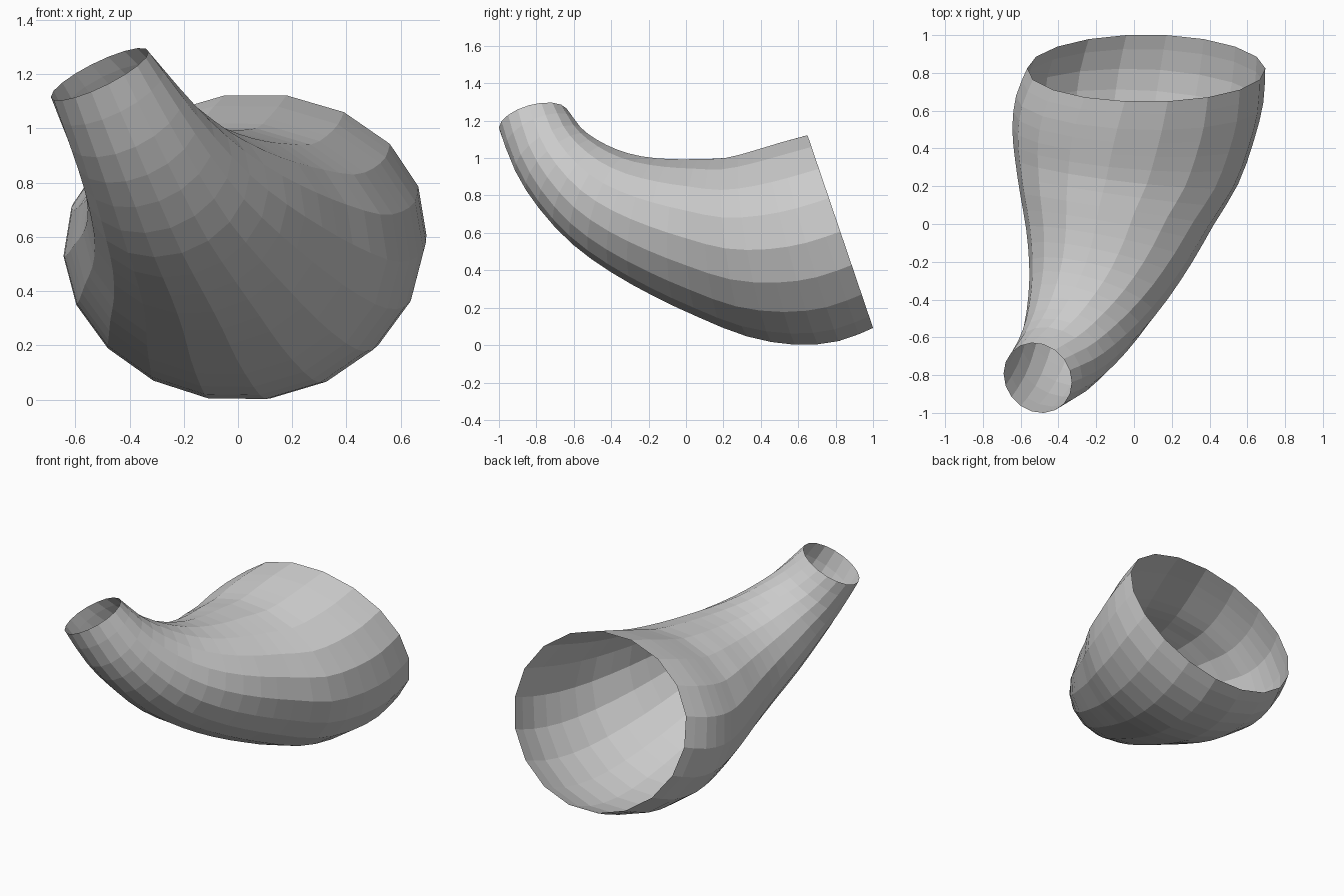
import bpy, bmesh, math
from mathutils import Vector

if "Cube" in bpy.data.objects:
    bpy.data.objects.remove(bpy.data.objects["Cube"])

SIDES = 18
STEPS = 2  # rings per station span

# stations: centre, axis direction, half width, half height, extra fullness of the upper half
STATIONS = [
    ((0.065, 0.825, 0.607), (0.00, -1, -0.34), 0.63, 0.547, 0.04),
    ((0.03, 0.66, 0.552), (-0.03, -1, -0.30), 0.655, 0.556, 0.04),
    ((-0.005, 0.475, 0.521), (-0.06, -1, -0.22), 0.64, 0.533, 0.045),
    ((-0.04, 0.28, 0.525), (-0.12, -1, -0.12), 0.595, 0.483, 0.05),
    ((-0.09, 0.08, 0.572), (-0.16, -1, 0.0), 0.52, 0.425, 0.05),
    ((-0.13, -0.11, 0.625), (-0.20, -1, 0.12), 0.45, 0.372, 0.05),
    ((-0.187, -0.302, 0.695), (-0.27, -1, 0.27), 0.38, 0.322, 0.04),
    ((-0.258, -0.472, 0.785), (-0.38, -1, 0.48), 0.318, 0.281, 0.02),
    ((-0.335, -0.62, 0.905), (-0.50, -1, 0.83), 0.267, 0.241, 0),
    ((-0.415, -0.73, 1.035), (-0.80, -1, 1.5), 0.232, 0.211, 0),
    ((-0.51, -0.815, 1.20), (-0.43, -0.24, 0.87), 0.20, 0.189, 0),
]


def smooth_between(p, i, t):
    """Catmull-Rom blend of vectors p between i and i + 1."""
    a, b = p[max(i - 1, 0)], p[i]
    c, d = p[i + 1], p[min(i + 2, len(p) - 1)]
    return 0.5 * (2 * b + (c - a) * t + (2 * a - 5 * b + 4 * c - d) * t * t
                  + (3 * b - a - 3 * c + d) * t ** 3)


centres = [Vector(s[0]) for s in STATIONS]
axes = [Vector(s[1]).normalized() for s in STATIONS]
radii = [Vector(s[2:5]) for s in STATIONS]
samples = [(i, k / STEPS) for i in range(len(STATIONS) - 1) for k in range(STEPS)]
samples.append((len(STATIONS) - 2, 1.0))

# curved horn shell, open at both ends
bm = bmesh.new()
rings = []
for i, t in samples:
    c, r = smooth_between(centres, i, t), smooth_between(radii, i, t)
    n = smooth_between(axes, i, t).normalized()
    u = Vector((1, 0, 0))
    u = (u - n * u.dot(n)).normalized()
    v = n.cross(u)
    if v.z < 0:
        v = -v
    ring = []
    for k in range(SIDES):
        a = math.tau * (k + 0.5) / SIDES - math.pi / 2
        side = r.x * math.cos(a) * (1 + r.z * math.sin(a))
        ring.append(bm.verts.new(c + u * side + v * r.y * 1.01 * math.sin(a)))
    rings.append(ring)
for r0, r1 in zip(rings, rings[1:]):
    for k in range(SIDES):
        j = (k + 1) % SIDES
        bm.faces.new((r0[k], r1[k], r1[j], r0[j]))

# make the shell face outward
bm.normal_update()
mid = sum((v.co for v in rings[0]), Vector()) / SIDES
f = rings[0][0].link_faces[0]
if f.normal.dot(f.calc_center_median() - mid) < 0:
    bmesh.ops.reverse_faces(bm, faces=bm.faces[:])

mesh = bpy.data.meshes.new("horn_shell")
bm.to_mesh(mesh)
bm.free()
horn = bpy.data.objects.new("horn_shell", mesh)
bpy.context.collection.objects.link(horn)

grey = bpy.data.materials.new("light_grey")
grey.diffuse_color = (0.6, 0.6, 0.6, 1)
grey.use_nodes = True
grey.node_tree.nodes["Principled BSDF"].inputs["Base Color"].default_value = grey.diffuse_color
mesh.materials.append(grey)
